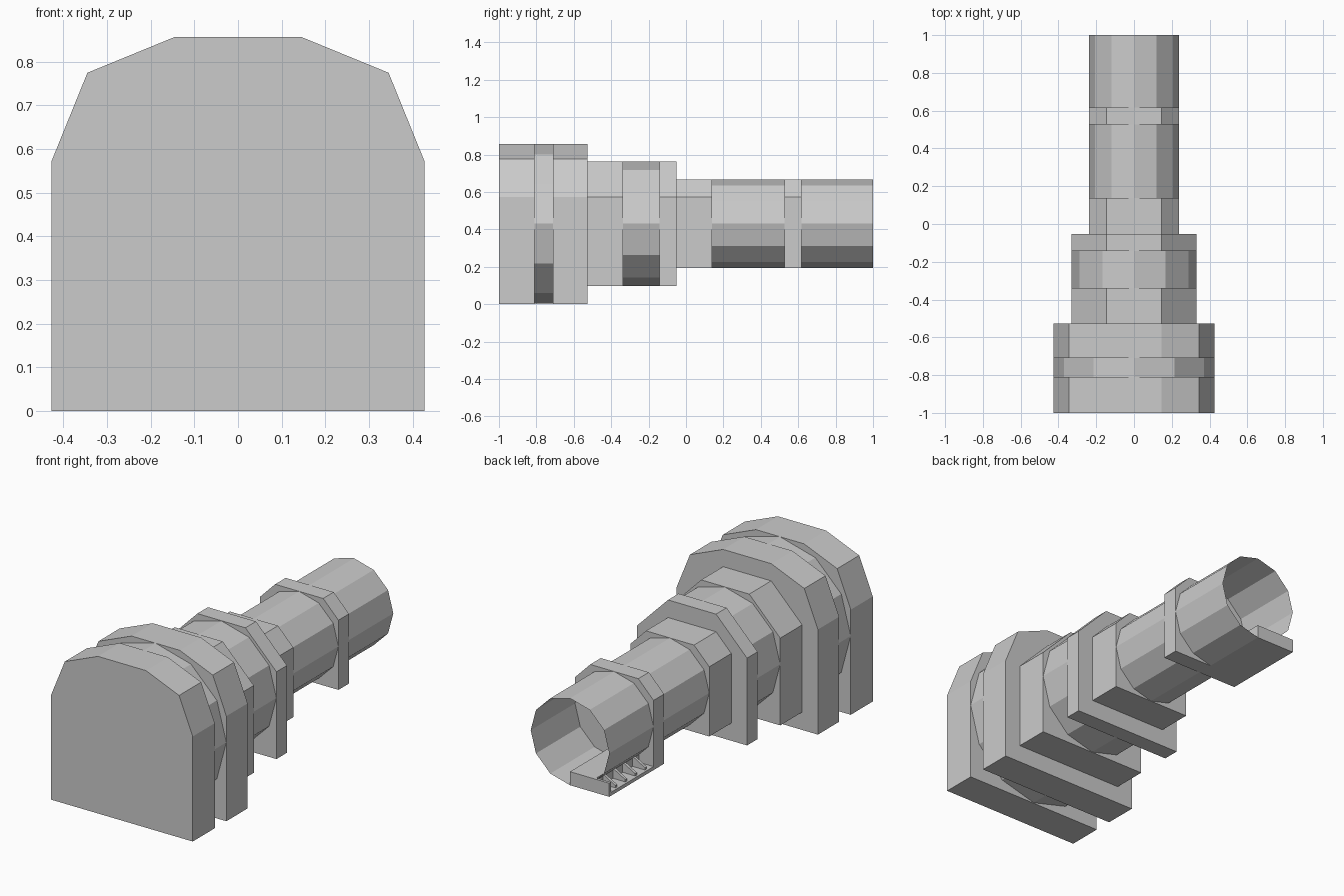
import bpy, bmesh, math

if "Cube" in bpy.data.objects:
    bpy.data.objects.remove(bpy.data.objects["Cube"])

grey = bpy.data.materials.new("plain_grey")
grey.diffuse_color = (0.6, 0.6, 0.6, 1)
grey.use_nodes = True
grey.node_tree.nodes["Principled BSDF"].inputs["Base Color"].default_value = grey.diffuse_color
AXIS_Z = 0.43


def finish(name, bm):
    bmesh.ops.recalc_face_normals(bm, faces=bm.faces)
    me = bpy.data.meshes.new(name)
    bm.to_mesh(me)
    bm.free()
    me.materials.append(grey)
    ob = bpy.data.objects.new(name, me)
    bpy.context.collection.objects.link(ob)
    return ob


def extrude_profile(name, pts, y0, y1, caps=True):
    """Extrude a closed (x, z) outline along y."""
    bm = bmesh.new()
    a = [bm.verts.new((x, y0, z)) for x, z in pts]
    b = [bm.verts.new((x, y1, z)) for x, z in pts]
    n = len(pts)
    for i in range(n):
        j = (i + 1) % n
        bm.faces.new((a[i], a[j], b[j], b[i]))
    if caps:
        bm.faces.new(a)
        bm.faces.new(b)
    return finish(name, bm)


def arch(right_side):
    """Mirror the right half of an outline to the left."""
    return right_side + [(-x, z) for x, z in reversed(right_side)]


def circle(r):
    return [(r * math.cos(math.tau * i / 12), AXIS_Z + r * math.sin(math.tau * i / 12))
            for i in range(12)]


def box(name, x0, x1, y0, y1, z0, z1):
    return extrude_profile(name, [(x0, z0), (x1, z0), (x1, z1), (x0, z1)], y0, y1)


# Flat-bottomed arched collars, large to small
large = arch([(0.427, 0), (0.427, 0.573), (0.345, 0.775), (0.145, 0.857)])
medium = arch([(0.332, 0.097), (0.332, 0.573), (0.145, 0.763)])
small = arch([(0.237, 0.193), (0.237, 0.573), (0.145, 0.667)])
for name, outline, y0, y1 in [
        ("large_end_collar", large, -1.0, -0.81),
        ("large_inner_collar", large, -0.71, -0.527),
        ("medium_front_collar", medium, -0.527, -0.338),
        ("medium_rear_collar", medium, -0.143, -0.052),
        ("small_front_collar", small, -0.052, 0.138),
        ("small_rear_collar", small, 0.527, 0.618)]:
    extrude_profile(name, outline, y0, y1)

# Twelve-sided barrels between the collars; the last one is an open tube
for name, r, y0, y1 in [
        ("large_barrel", 0.427, -0.81, -0.71),
        ("medium_barrel", 0.332, -0.338, -0.143),
        ("small_barrel", 0.237, 0.138, 0.527),
        ("open_tube", 0.237, 0.618, 1.0)]:
    extrude_profile(name, circle(r), y0, y1, caps=False)

# Connector tray under the open tube
box("tray_shelf", -0.15, 0.0, 0.618, 0.985, 0.193, 0.267)
box("tray_base", -0.237, -0.15, 0.618, 0.985, 0.193, 0.212)
box("tray_end_wall", -0.237, 0.0, 0.985, 1.0, 0.193, 0.267)
for i in range(4):
    y = 0.66 + i * 0.085
    extrude_profile("tray_gusset_%d" % (i + 1),
                    [(-0.15, 0.212), (-0.225, 0.212), (-0.225, 0.225), (-0.15, 0.267)],
                    y, y + 0.015)
